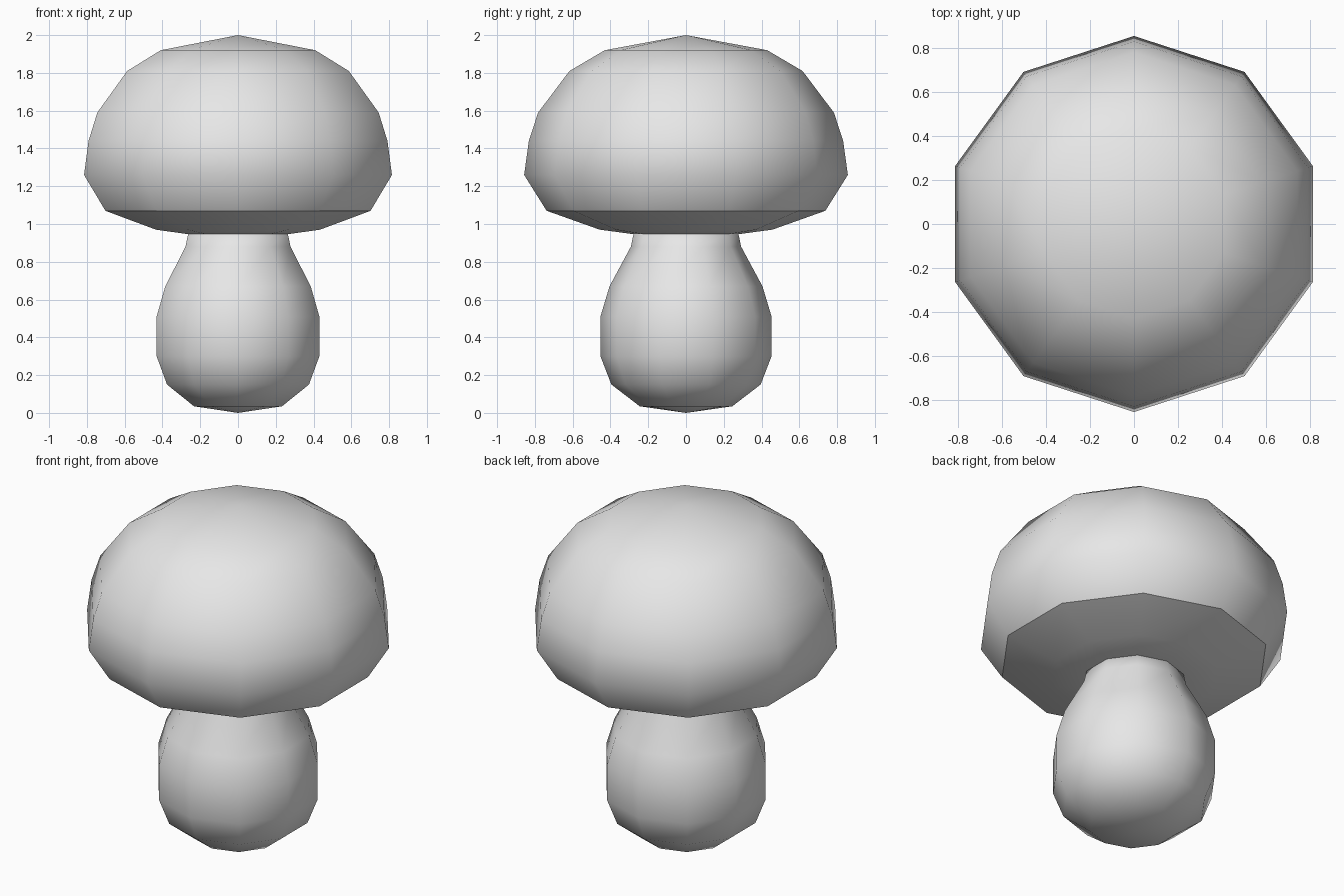
import bpy
import bmesh
from math import tau

SIDES = 10

cube = bpy.data.objects.get("Cube")
if cube:
    bpy.data.objects.remove(cube, do_unlink=True)


def make_material(name, colour):
    mat = bpy.data.materials.new(name)
    mat.use_nodes = True
    mat.diffuse_color = colour
    mat.node_tree.nodes["Principled BSDF"].inputs["Base Color"].default_value = colour
    return mat


def lathe(name, profile, mat, sharp_height=None):
    """Spin a (radius, height) profile around z, with a corner facing front and back."""
    bm = bmesh.new()
    verts = [bm.verts.new((0, -r, z)) for r, z in profile]
    edges = [bm.edges.new(pair) for pair in zip(verts, verts[1:])]
    bmesh.ops.spin(bm, geom=verts + edges, cent=(0, 0, 0), axis=(0, 0, 1),
                   angle=tau, steps=SIDES)
    bmesh.ops.remove_doubles(bm, verts=bm.verts, dist=0.0005)
    bmesh.ops.recalc_face_normals(bm, faces=bm.faces)
    for face in bm.faces:
        face.smooth = True
    # Keep one ring of edges crisp
    if sharp_height is not None:
        for edge in bm.edges:
            edge.smooth = any(abs(v.co.z - sharp_height) > 0.001 for v in edge.verts)
    mesh = bpy.data.meshes.new(name)
    bm.to_mesh(mesh)
    bm.free()
    mesh.materials.append(mat)
    obj = bpy.data.objects.new(name, mesh)
    bpy.context.collection.objects.link(obj)
    return obj


grey = make_material("light grey", (0.8, 0.8, 0.8, 1))

# Bulbous stem, its top tucked just inside the cap
stem_profile = [(0, 0), (0.245, 0.035), (0.395, 0.15), (0.453, 0.30),
                (0.453, 0.51), (0.405, 0.67), (0.292, 0.88), (0.275, 0.96), (0, 0.96)]
lathe("stem", stem_profile, grey)

# Domed cap with a crisp lower rim and shallow underside
RIM = 1.07
cap_profile = [(0, 0.945), (0.27, 0.945), (0.457, 0.97), (0.738, RIM), (0.857, 1.26),
               (0.832, 1.44), (0.783, 1.59), (0.617, 1.81), (0.43, 1.92), (0, 2)]
lathe("cap", cap_profile, grey, sharp_height=RIM)
